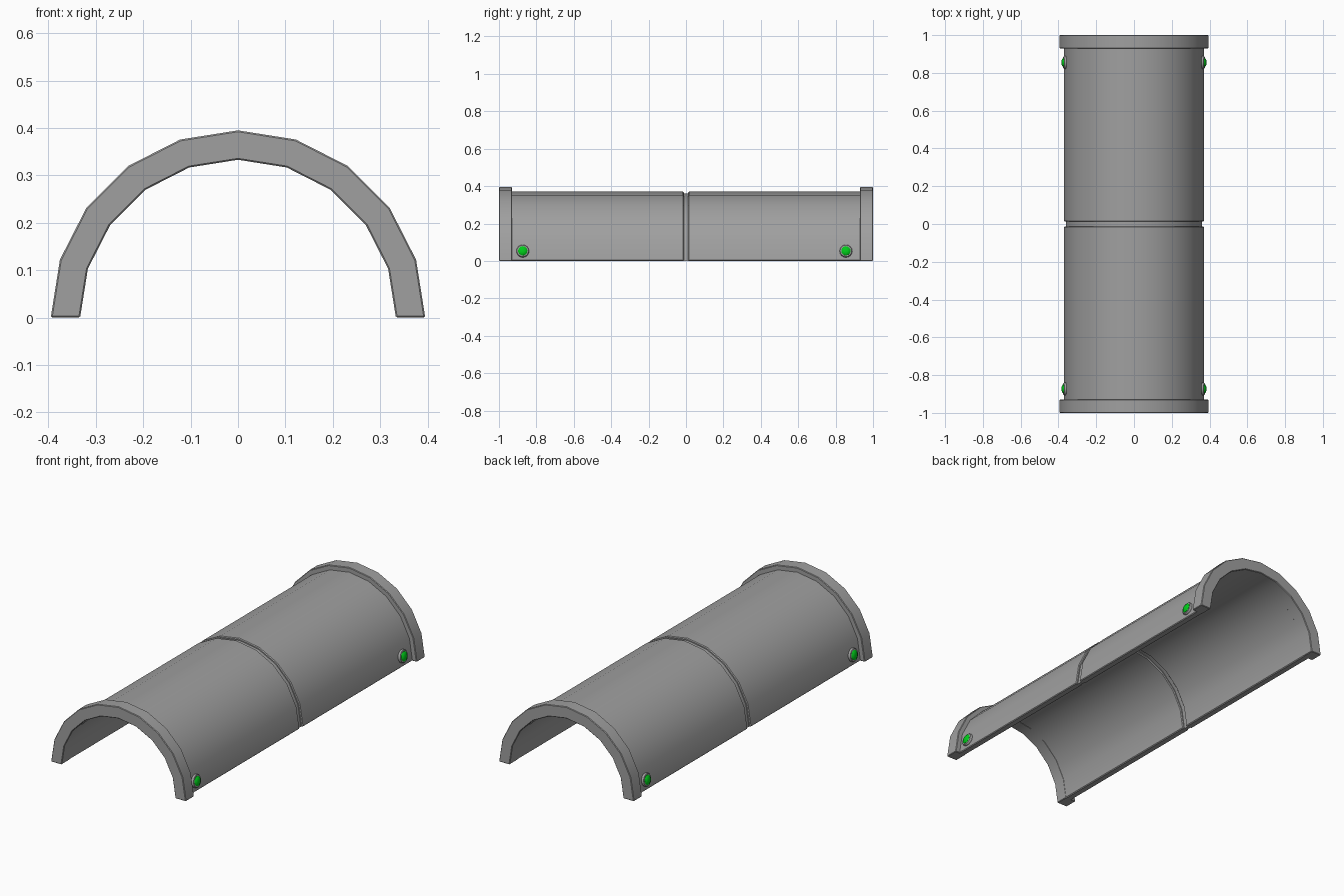
import bpy, bmesh, math
from mathutils import Matrix

cube = bpy.data.objects.get("Cube")
if cube:
    bpy.data.objects.remove(cube, do_unlink=True)

SEGMENTS = 10


def material(name, rgb):
    m = bpy.data.materials.new(name)
    m.use_nodes = True
    m.diffuse_color = (*rgb, 1)
    m.node_tree.nodes["Principled BSDF"].inputs["Base Color"].default_value = (*rgb, 1)
    return m


grey = material("concrete grey", (0.35, 0.35, 0.35))
green = material("lamp green", (0.0, 0.60, 0.01))


def finish(name, bm, mat, bevel=0.0):
    bmesh.ops.recalc_face_normals(bm, faces=bm.faces)
    if bevel:
        edges = [e for e in bm.edges if e.calc_face_angle(0) > math.radians(40)]
        bmesh.ops.bevel(bm, geom=edges, offset=bevel, segments=1,
                        affect='EDGES', profile=0.5)
    mesh = bpy.data.meshes.new(name)
    bm.to_mesh(mesh)
    bm.free()
    mesh.materials.append(mat)
    ob = bpy.data.objects.new(name, mesh)
    bpy.context.collection.objects.link(ob)
    bpy.ops.object.select_all(action='DESELECT')
    ob.select_set(True)
    bpy.context.view_layer.objects.active = ob
    bpy.ops.object.shade_smooth_by_angle(angle=math.radians(30))
    return ob


def arch(name, r_in, r_out, y0, y1, bevel):
    """Half ring with a rectangular section, running from y0 to y1."""
    bm = bmesh.new()
    section = [(r_in, y0), (r_out, y0), (r_out, y1), (r_in, y1)]
    rings = []
    for i in range(SEGMENTS + 1):
        a = math.pi * i / SEGMENTS
        rings.append([bm.verts.new((r * math.cos(a), y, r * math.sin(a)))
                      for r, y in section])
    for p, q in zip(rings, rings[1:]):
        for k in range(4):
            n = (k + 1) % 4
            bm.faces.new((p[k], p[n], q[n], q[k]))
    bm.faces.new(rings[0])
    bm.faces.new(rings[-1])
    return finish(name, bm, grey, bevel)


def turned(name, profile, mat, place, sides=16):
    """Round part turned about its own z axis from (radius, height) points."""
    bm = bmesh.new()
    rings = []
    for r, h in profile:
        rings.append([bm.verts.new((r * math.cos(math.tau * i / sides),
                                    r * math.sin(math.tau * i / sides), h))
                      for i in range(sides)])
    for p, q in zip(rings, rings[1:]):
        for i in range(sides):
            j = (i + 1) % sides
            bm.faces.new((p[i], p[j], q[j], q[i]))
    bm.faces.new(rings[0])
    bm.faces.new(rings[-1])
    bmesh.ops.transform(bm, matrix=place, verts=bm.verts)
    return finish(name, bm, mat)


# Two shell halves with an end collar each
for end, s in (("front", -1), ("back", 1)):
    arch(end + "_shell", 0.334, 0.37, s * 0.012, s * 0.938, 0.004)
    arch(end + "_collar", 0.333, 0.395, s * 0.93, s * 1.0, 0.003)

# Thin strip bridging the joint between the halves
arch("joint_strip", 0.343, 0.360, -0.02, 0.02, 0)

# Lamps low on both flanks, near each collar
tilt = math.pi / SEGMENTS / 2
for side, sx in (("left", 1), ("right", -1)):
    for end, y in (("front", -0.873), ("back", 0.855)):
        place = (Matrix.Translation((sx * 0.362, y, 0.052))
                 @ Matrix.Rotation(sx * (math.pi / 2 - tilt), 4, 'Y'))
        name = end + "_" + side + "_lamp"
        turned(name + "_rim", [(0.034, -0.008), (0.034, 0.006), (0.031, 0.011),
                               (0.026, 0.012)], grey, place)
        turned(name + "_lens", [(0.025, 0.008), (0.025, 0.013), (0.019, 0.018),
                                (0.010, 0.021)], green, place)
